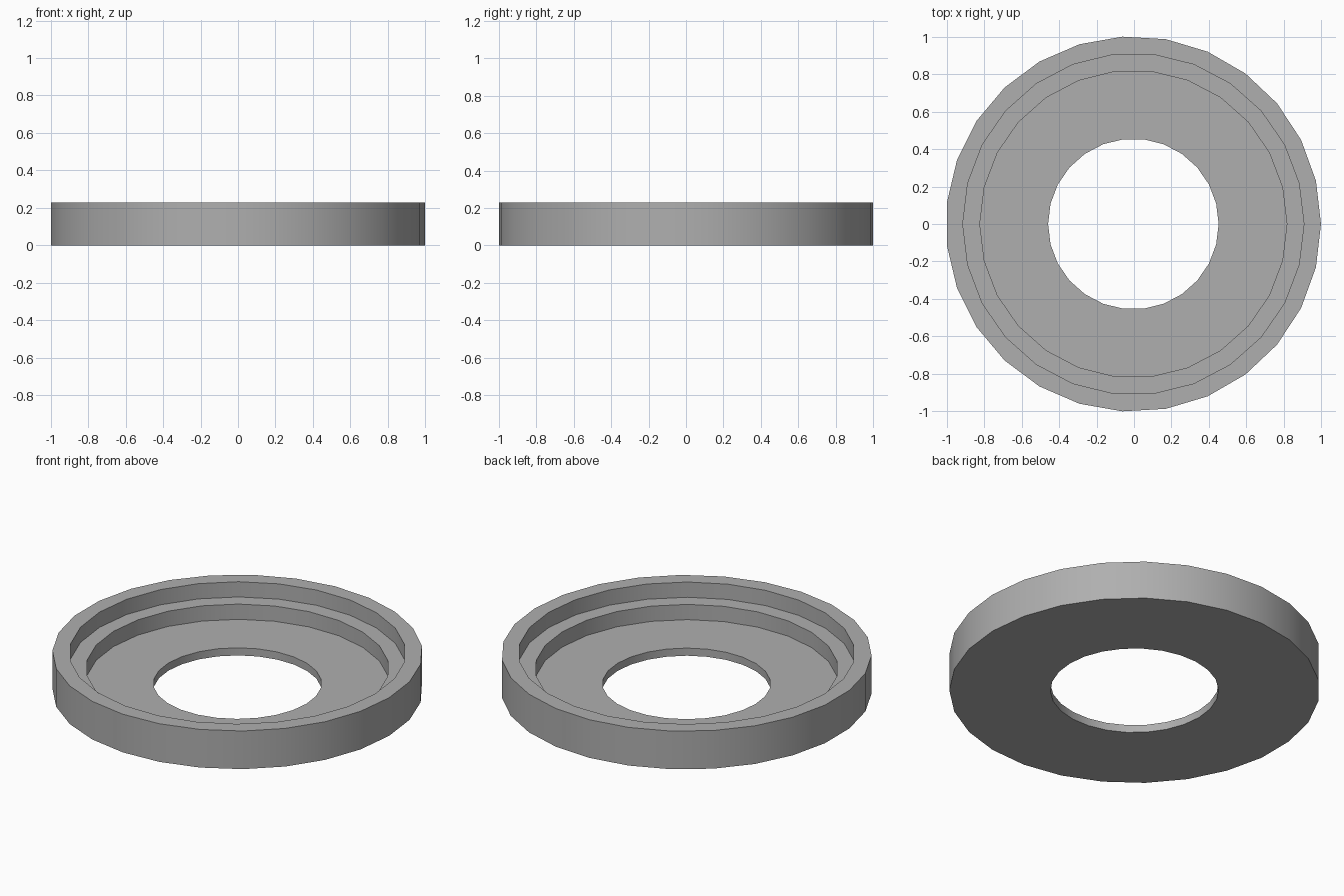
import bpy
from math import radians

if "Cube" in bpy.data.objects:
    bpy.data.objects.remove(bpy.data.objects["Cube"])

U = 1.0017 / 11          # base unit: outer radius is 11 units
CX = -0.0034             # ring centre, so the odd-sided rim is centred on x = 0


def cylinder(name, radius, z0, z1, sides):
    """Upright prism with its first corner on the +x axis."""
    bpy.ops.mesh.primitive_cylinder_add(
        vertices=sides, radius=radius * U, depth=(z1 - z0) * U,
        location=(CX, 0, (z0 + z1) / 2 * U))
    ob = bpy.context.object
    # corner 0 of the primitive lies on +y: turn it to +x
    ob.rotation_euler.z = radians(-90)
    bpy.ops.object.transform_apply(location=True, rotation=True, scale=True)
    ob.name = name
    return ob


# outer body in darker grey
ring = cylinder("stepped_ring", 11, 0, 2.5, 27)
grey = bpy.data.materials.new("dark_grey")
grey.diffuse_color = (0.43, 0.43, 0.43, 1)
grey.use_nodes = True
grey.node_tree.nodes["Principled BSDF"].inputs["Base Color"].default_value = grey.diffuse_color
ring.data.materials.append(grey)

# upper recess, lower recess and centre hole
cuts = [("upper_recess_cutter", 10, 1.5),
        ("lower_recess_cutter", 9, 0.5),
        ("hole_cutter", 5, -1)]
for name, radius, floor in cuts:
    cutter = cylinder(name, radius, floor, 4, 26)
    cutter.data.materials.append(grey)
    cutter.hide_render = True
    mod = ring.modifiers.new(name, 'BOOLEAN')
    mod.operation = 'DIFFERENCE'
    mod.solver = 'EXACT'
    mod.object = cutter
    bpy.context.view_layer.objects.active = ring
    bpy.ops.object.modifier_apply(modifier=mod.name)
    bpy.data.objects.remove(cutter)

# smooth round walls with crisp steps
bpy.ops.object.select_all(action='DESELECT')
ring.select_set(True)
bpy.context.view_layer.objects.active = ring
bpy.ops.object.shade_smooth_by_angle(angle=radians(30))
